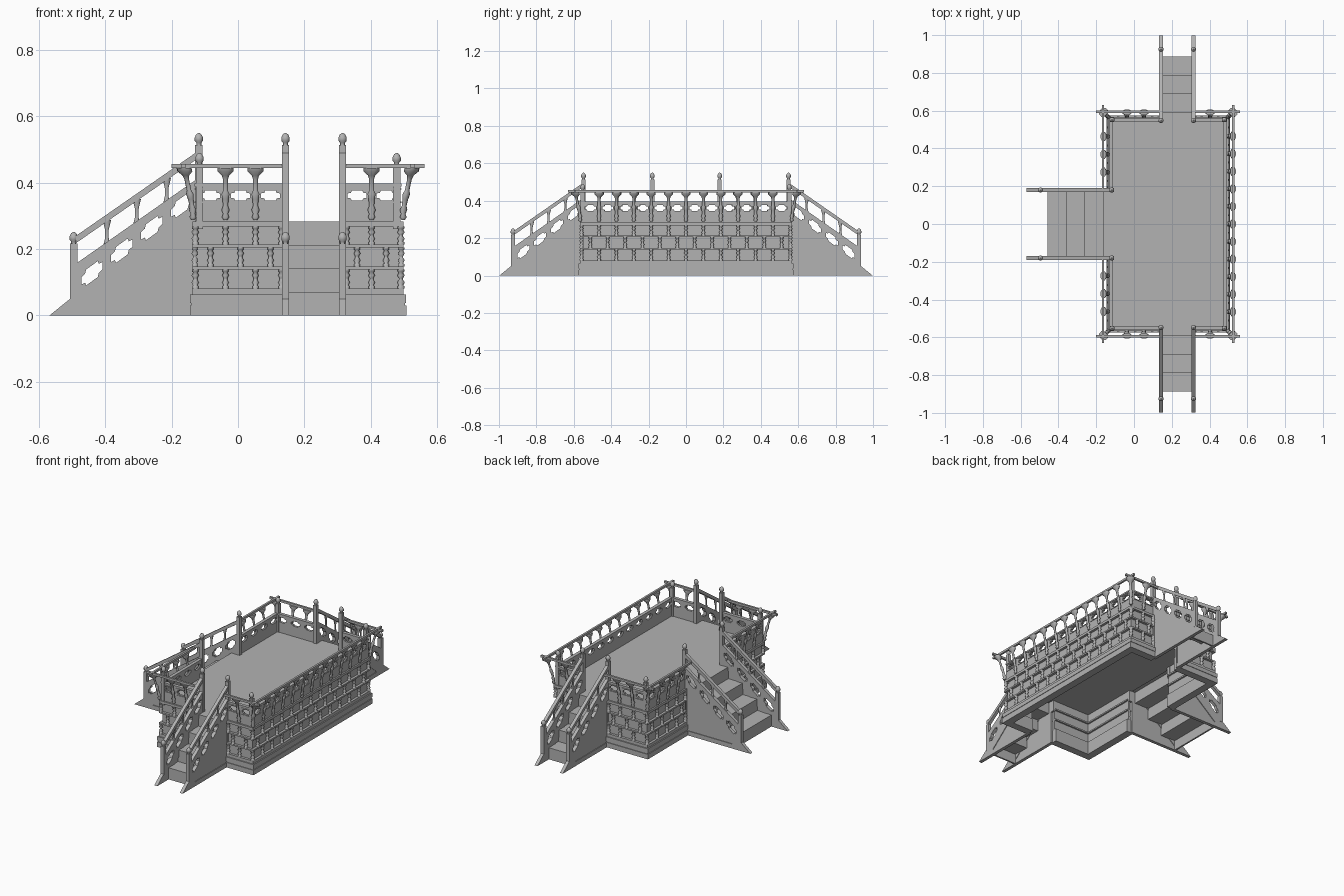
import bpy, bmesh, math
from mathutils import Matrix, Vector
from mathutils.geometry import tessellate_polygon

if "Cube" in bpy.data.objects:
    bpy.data.objects.remove(bpy.data.objects["Cube"])

stone = bpy.data.materials.new("grey stone")
stone.use_nodes = True
GREY = (0.45, 0.45, 0.45, 1)
stone.diffuse_color = GREY
stone.node_tree.nodes["Principled BSDF"].inputs["Base Color"].default_value = GREY

# Platform outline and levels
X0, X1, Y, DECK = -0.128, 0.49, 0.558, 0.283
RAIL_OUT, RAIL_Z = 0.036, 0.45
parts = {}


def part(name):
    return parts.setdefault(name, bmesh.new())


def frame(origin, along, out):
    """Local axes: along the part, outward, up."""
    m = Matrix((along, out, (0, 0, 1))).transposed().to_4x4()
    m.translation = origin
    return m


def box(bm, m, u, n, z):
    size = Matrix.Diagonal((u[1] - u[0], n[1] - n[0], z[1] - z[0], 1))
    mid = Matrix.Translation([(a + b) / 2 for a, b in (u, n, z)])
    bmesh.ops.create_cube(bm, size=1, matrix=m @ mid @ size)


def plate(bm, m, loops, n0, n1):
    """Outline with holes, drawn along/up and thickened outward."""
    flat = [Vector((u, z, 0)) for loop in loops for u, z in loop]
    tris = tessellate_polygon([[Vector((u, z, 0)) for u, z in loop] for loop in loops])
    verts = [bm.verts.new(m @ Vector((p.x, n0, p.y))) for p in flat]
    faces = [bm.faces.new([verts[i] for i in t]) for t in tris]
    new = bmesh.ops.extrude_face_region(bm, geom=faces, use_keep_orig=True)["geom"]
    shift = m.to_3x3() @ Vector((0, n1 - n0, 0))
    bmesh.ops.translate(bm, vec=shift, verts=[v for v in new if isinstance(v, bmesh.types.BMVert)])


def turned(bm, m, u, profile, offset, squash=1, sides=8):
    """Turned shape whose centre line leans outward by offset(z)."""
    rings = []
    for r, z in profile:
        ring = []
        for i in range(sides):
            a = 2 * math.pi * (i + 0.5) / sides
            ring.append(bm.verts.new(m @ Vector((u + r * math.cos(a), offset(z) + squash * r * math.sin(a), z))))
        rings.append(ring)
    for lo, hi in zip(rings, rings[1:]):
        for i in range(sides):
            j = (i + 1) % sides
            bm.faces.new((lo[i], lo[j], hi[j], hi[i])).smooth = True
    bm.faces.new(rings[0])
    bm.faces.new(rings[-1])


def cutout(u, z, a, b, slope=0):
    """Stepped lozenge opening."""
    quarter = [(a, b * 0.45), (a * 0.65, b * 0.55), (a * 0.55, b)]
    pts = quarter + [(-x, y) for x, y in reversed(quarter)]
    pts += [(-x, -y) for x, y in pts]
    return [(u + x, z + y + slope * x) for x, y in pts]


def baluster(bm, m, u, z0, z1):
    shape = [(.010, 0), (.010, .12), (.006, .16), (.011, .32), (.006, .46), (.006, .54),
             (.011, .68), (.006, .84), (.010, .88), (.010, 1)]
    turned(bm, m, u, [(r, z0 + t * (z1 - z0)) for r, t in shape], lambda z: 0.002)


def lean(z):
    return 0.008 + (RAIL_OUT - 0.008) * max(0, (z - 0.31) / 0.14) ** 1.2


BRACKET = [(.006, .288), (.012, .296), (.008, .306), (.013, .318), (.008, .33), (.010, .35),
           (.013, .366), (.008, .376), (.008, .41), (.012, .422), (.026, .434), (.026, .444)]


def post(bm, m, u, n, z0, top):
    w = 0.011
    box(bm, m, (u - w, u + w), (n - w, n + w), (z0, top - 0.036))
    turned(bm, m, u, [(.008, top - .036), (.008, top - .03), (.0135, top - .024), (.0135, top - .014),
                      (.009, top - .005), (.002, top)], lambda z: n)


def wall(m, lo, hi, bays, corner_lo, corner_hi):
    def span(out):
        return lo - out * corner_lo, hi + out * corner_hi

    # Plinth, wall and ledges
    for out, z in ((.017, (0, .03)), (.013, (.03, .038)), (.016, (.038, .063)), (.009, (.063, .081)),
                   (.009, (.139, .148)), (.009, (.205, .214)), (.009, (.268, DECK))):
        box(part("plinth_and_ledges"), m, span(out), (-.03, out), z)
    box(part("lower_wall"), m, span(-.006), (-.02, -.006), (.03, DECK))

    # Balusters, staggered row by row
    w = (hi - lo) / bays
    edges = [lo + w * i for i in range(bays + 1)]
    edges[0] += 0.012 * (not corner_lo)
    edges[-1] -= 0.012 * (not corner_hi)
    centres = [lo + w * (i + 0.5) for i in range(bays)]
    for z0, z1, row in ((.081, .139, edges), (.148, .205, centres), (.214, .268, edges)):
        for u in row:
            baluster(part("wall_balusters"), m, u, z0, z1)

    # Pierced parapet with coping
    outline = [(lo, DECK), (hi, DECK), (hi, .392), (lo, .392)]
    plate(part("parapet"), m, [outline] + [cutout(u, .361, .029, .015) for u in centres], -.014, 0)
    box(part("parapet"), m, span(.003), (-.017, .003), (.388, .397))
    for u in centres:
        frame_half = w / 2 - 0.012
        for z in (.339, .379):
            box(part("parapet"), m, (u - frame_half, u + frame_half), (-.001, .003), (z, z + .004))

    # Leaning brackets and outer rail
    for u in edges[1:-1]:
        turned(part("rail_brackets"), m, u, BRACKET, lean, 0.6)
    box(part("outer_rail"), m, span(.072), (RAIL_OUT - .006, RAIL_OUT + .006), (.444, .457))


STAIR_X, HALF_X, HALF_Y = 0.229, 0.086, 0.18
wall(frame((X1, 0, 0), (0, 1, 0), (1, 0, 0)), -Y, Y, 12, 1, 1)
for s in (-1, 1):
    end = frame((0, s * Y, 0), (1, 0, 0), (0, s, 0))
    wall(end, X0, STAIR_X - HALF_X, 3, 1, 0)
    wall(end, STAIR_X + HALF_X, X1, 2, 0, 1)
    wall(frame((X0, 0, 0), (0, s, 0), (-1, 0, 0)), HALF_Y, Y, 4, 0, 1)

# Corner posts and diagonal corner brackets
ground = Matrix.Identity(4)
for x, sx in ((X0, -1), (X1, 1)):
    for sy in (-1, 1):
        post(part("corner_posts"), ground, x - sx * .012, sy * (Y - .006), .26, .49)
        diagonal = Vector((sx, sy, 0)).normalized()
        m = frame((x, sy * Y, 0), Vector((-diagonal.y, diagonal.x, 0)), diagonal)
        turned(part("rail_brackets"), m, 0, BRACKET, lambda z: lean(z) * 1.41, 0.8)

# Deck slab
box(part("deck"), ground, (X0, X1), (-Y, Y), (.268, DECK))


def stair(origin, out, side, half):
    # Hollow flight of steps
    m = frame(origin, out, side)
    top, under = [(.33, 0)], [(.32, 0)]
    for i in range(4):
        a, z = .33 - .098 * i, DECK / 4 * (i + 1)
        top += [(a, z), (max(a - .098, -.01), z)]
        under += [(a - .01, z - .01), (max(a - .108, -.01), z - .01)]
    plate(part("steps"), m, [top + under[::-1]], -half, half)

    for s in (-1, 1):
        m = frame(Vector(origin) + Vector(side) * half * s, out, Vector(side) * s)
        # Pierced side wall with sunken triangular panel
        triangle = [(.008, .027), (.32, .027), (.008, .285)]
        outline = [(0, 0), (.44, 0), (.378, .05), (.366, .05), (.366, .152), (0, .408)]
        holes = [cutout(.312 - .09 * i, .127 + .068 * i, .032, .024, -.72) for i in range(4)]
        plate(part("stair_sides"), m, [outline, triangle] + holes, -.010, .010)
        plate(part("stair_sides"), m, [triangle], -.006, .006)
        # Handrail on short supports
        plate(part("handrails"), m, [[(.36, .218), (.36, .24), (0, .49), (0, .468)]], -.010, .010)
        for a in (.267, .177, .087):
            z = .40 - .7 * a
            turned(part("handrail_supports"), m, a, [(.011, z), (.006, z + .02), (.006, z + .045), (.014, z + .075)],
                   lambda z: 0, 0.6)
        # Newel posts
        post(part("newel_posts"), m, .367, 0, .045, .252)
        post(part("newel_posts"), m, -.010, 0, .2, .55)


stair((STAIR_X, -Y, 0), (0, -1, 0), (1, 0, 0), HALF_X)
stair((STAIR_X, Y, 0), (0, 1, 0), (1, 0, 0), HALF_X)
stair((X0, 0, 0), (-1, 0, 0), (0, 1, 0), HALF_Y)

for name, bm in parts.items():
    bmesh.ops.recalc_face_normals(bm, faces=bm.faces)
    mesh = bpy.data.meshes.new(name)
    bm.to_mesh(mesh)
    bm.free()
    mesh.materials.append(stone)
    bpy.context.collection.objects.link(bpy.data.objects.new(name, mesh))
